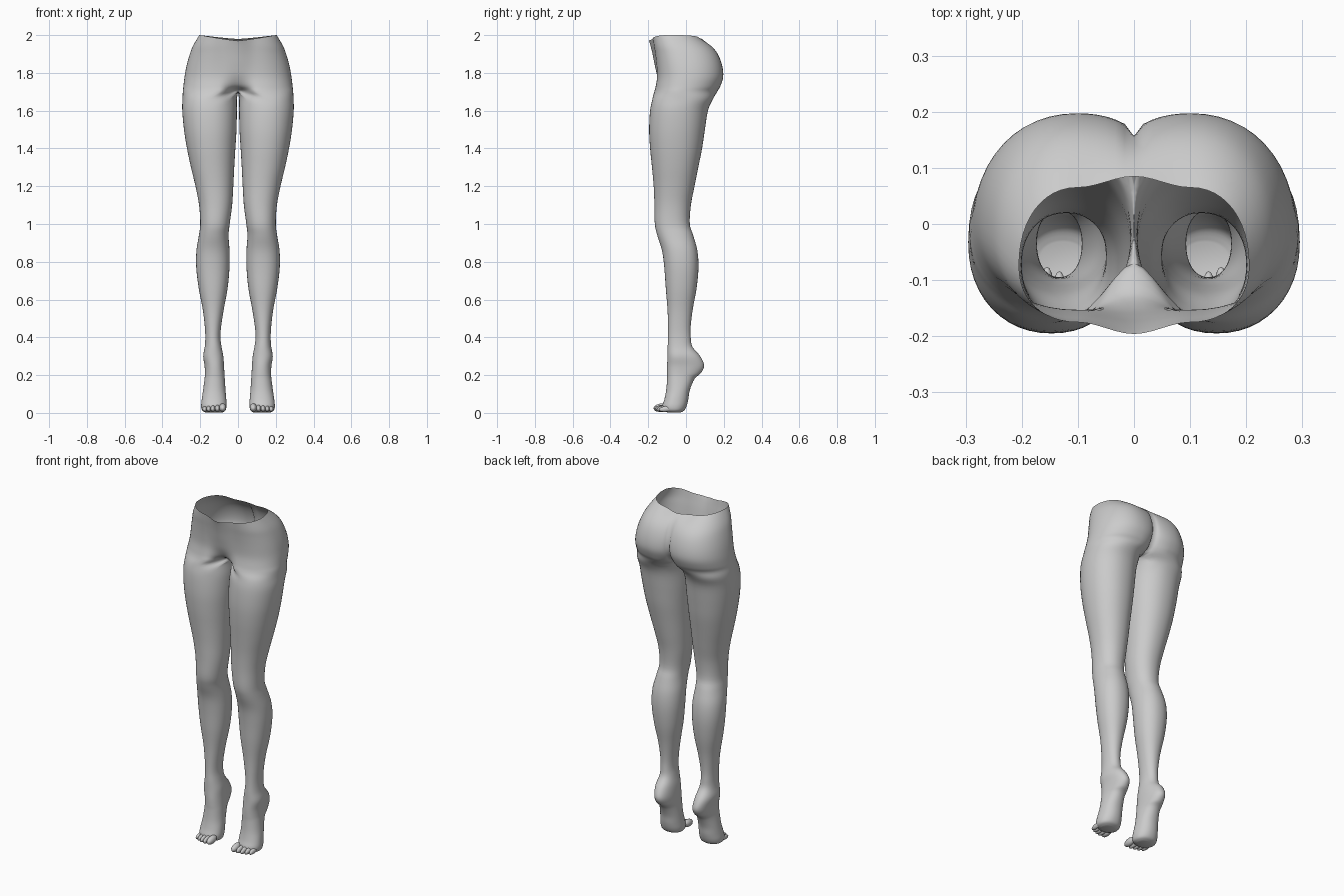
import bpy, bmesh, math
from mathutils import Vector

if "Cube" in bpy.data.objects:
    bpy.data.objects.remove(bpy.data.objects["Cube"])

Q = 12          # points per quarter ring
STEPS = 4       # smooth rings between two key rings


def power(v, n):
    return math.copysign(abs(v) ** (2 / n), v)


def leg_ring(z, xi, xo, yf, yb, cy=None):
    """Closed ring of one leg, starting at the outside and turning to the back."""
    cx, rx = (xi + xo) / 2, (xo - xi) / 2
    cy = (yf + yb) / 2 if cy is None else cy
    pts = []
    for k in range(4 * Q):
        t = 2 * math.pi * k / (4 * Q)
        c, s = math.cos(t), math.sin(t)
        ry = yb - cy if s > 0 else cy - yf
        pts.append(Vector((cx + rx * power(c, 2.15), cy + ry * power(s, 2.15), z)))
    return pts


def hip_ring(z, xo, yf, yfc, yb, ybc, rim=False):
    """Half pelvis section; its inner points lie on the centre plane."""
    cx, cy, h = 0.1, (yf + yb) / 2 - 0.02, Q // 2
    mid = (yfc + ybc) / 2
    pts = []
    for k in range(4 * Q):
        t = 2 * math.pi * k / (4 * Q)
        c, s = math.cos(t), math.sin(t)
        if k <= Q or k >= 3 * Q:
            x = cx + (xo - cx) * power(c, 2.15)
            y = cy + (yb - cy if s > 0 else cy - yf) * power(s, 2.15)
        else:
            back = k <= 2 * Q
            j = k - Q if back else 3 * Q - k
            ye, yc = (yb, ybc) if back else (yf, yfc)
            if j <= h:
                u = 1 - j / h
                x = cx * u
                # round cleft at the buttocks, soft blend elsewhere
                if back and ybc < yb:
                    w = math.sqrt(max(0, 1 - (1 - u) ** 2))
                else:
                    w = u * u * (3 - 2 * u)
                y = yc + (ye - yc) * w
            else:
                x, y = 0, yc + (mid - yc) * (j - h) / h
        dz = -0.03 + 0.03 * min(1, x / 0.2) ** 1.2 if rim else 0
        if rim and y > 0:
            dz += 0.01 * (1 - min(1, x / 0.2))
        pts.append(Vector((x, y, z + dz)))
    return pts


# Pelvis from waist rim to crotch
hips = [
    (2.00, .205, -.175, -.196, .065, .085, True),
    (1.945, .237, -.17, -.188, .130, .118),
    (1.90, .255, -.163, -.177, .168, .140),
    (1.84, .272, -.156, -.165, .191, .156),
    (1.78, .283, -.153, -.150, .197, .150),
    (1.73, .289, -.160, -.122, .182, .115),
    (1.70, .292, -.168, -.070, .165, .065),
]
# Thigh, knee, calf, ankle, heel and ball of the foot
legs = [
    (1.66, .006, .294, -.178, .142),
    (1.60, .006, .295, -.190, .116),
    (1.50, .008, .286, -.195, .100),
    (1.40, .014, .270, -.190, .085),
    (1.30, .020, .249, -.180, .065),
    (1.20, .025, .225, -.171, .045),
    (1.10, .031, .206, -.167, .026),
    (1.00, .044, .200, -.165, .020),
    (.94, .050, .207, -.152, .038),
    (.86, .045, .220, -.127, .060),
    (.77, .045, .221, -.115, .066),
    (.66, .055, .208, -.107, .056),
    (.55, .075, .187, -.098, .036),
    (.46, .089, .176, -.095, .025),
    (.40, .093, .173, -.095, .025, -.035),
    (.35, .087, .176, -.097, .034, -.035),
    (.30, .078, .184, -.098, .075, -.035),
    (.25, .074, .177, -.100, .096, -.03),
    (.21, .072, .175, -.100, .078, -.035),
    (.18, .070, .177, -.100, .045, -.04),
    (.12, .066, .185, -.105, .020, -.045),
    (.07, .062, .192, -.115, .012, -.06),
    (.035, .061, .195, -.126, .003, -.065),
    (.012, .067, .189, -.118, -.010, -.065),
    (.001, .085, .168, -.095, -.032, -.065),
]
keys = [hip_ring(*h) for h in hips] + [leg_ring(*g) for g in legs]


def spline(a, b, c, d, t):
    p = 0.5 * (2 * b + (c - a) * t + (2 * a - 5 * b + 4 * c - d) * t * t
               + (3 * b - a - 3 * c + d) * t ** 3)
    p.x = 0 if b.x < 1e-6 and c.x < 1e-6 else max(0, p.x)
    p.z = max(0, p.z)
    return p


rings = []
for i in range(len(keys) - 1):
    a, b, c = keys[max(i - 1, 0)], keys[i], keys[i + 1]
    d = keys[min(i + 2, len(keys) - 1)]
    for s in range(STEPS):
        rings.append([spline(*p, s / STEPS) for p in zip(a, b, c, d)])
rings.append(keys[-1])


def add_mirror(ob):
    m = ob.modifiers.new("mirror", 'MIRROR')
    m.use_axis[0] = True
    m.use_clip = True
    m.merge_threshold = 0.0005


# Hips and legs shell, open at the waist
bm = bmesh.new()
grid = [[bm.verts.new(p) for p in r] for r in rings]
N = 4 * Q
for r0, r1 in zip(grid, grid[1:]):
    for k in range(N):
        f = (r0[k], r0[(k + 1) % N], r1[(k + 1) % N], r1[k])
        if max(v.co.x for v in f) > 1e-5:
            bm.faces.new(f)
bm.faces.new(grid[-1])
bmesh.ops.delete(bm, geom=[v for v in bm.verts if not v.link_faces], context='VERTS')
bmesh.ops.recalc_face_normals(bm, faces=bm.faces)
for f in bm.faces:
    f.smooth = True
mesh = bpy.data.meshes.new("hips_and_legs")
bm.to_mesh(mesh)
bm.free()
body = bpy.data.objects.new("hips_and_legs", mesh)
bpy.context.collection.objects.link(body)
add_mirror(body)

# Toes: x, tip y, half width, half height
toes = [(.081, -.172, .019, .022), (.109, -.170, .013, .018), (.133, -.164, .0125, .017),
        (.155, -.156, .012, .016), (.176, -.144, .012, .015)]
for i, (x, tip, rx, rz) in enumerate(toes):
    bm = bmesh.new()
    bmesh.ops.create_uvsphere(bm, u_segments=16, v_segments=10, radius=1)
    for v in bm.verts:
        v.co = Vector((x + v.co.x * rx, tip + .04 + v.co.y * .04,
                       rz + .006 + v.co.z * rz + v.co.y * .004))
    for f in bm.faces:
        f.smooth = True
    mesh = bpy.data.meshes.new(f"toe_{i + 1}")
    bm.to_mesh(mesh)
    bm.free()
    toe = bpy.data.objects.new(f"toe_{i + 1}", mesh)
    bpy.context.collection.objects.link(toe)
    add_mirror(toe)
